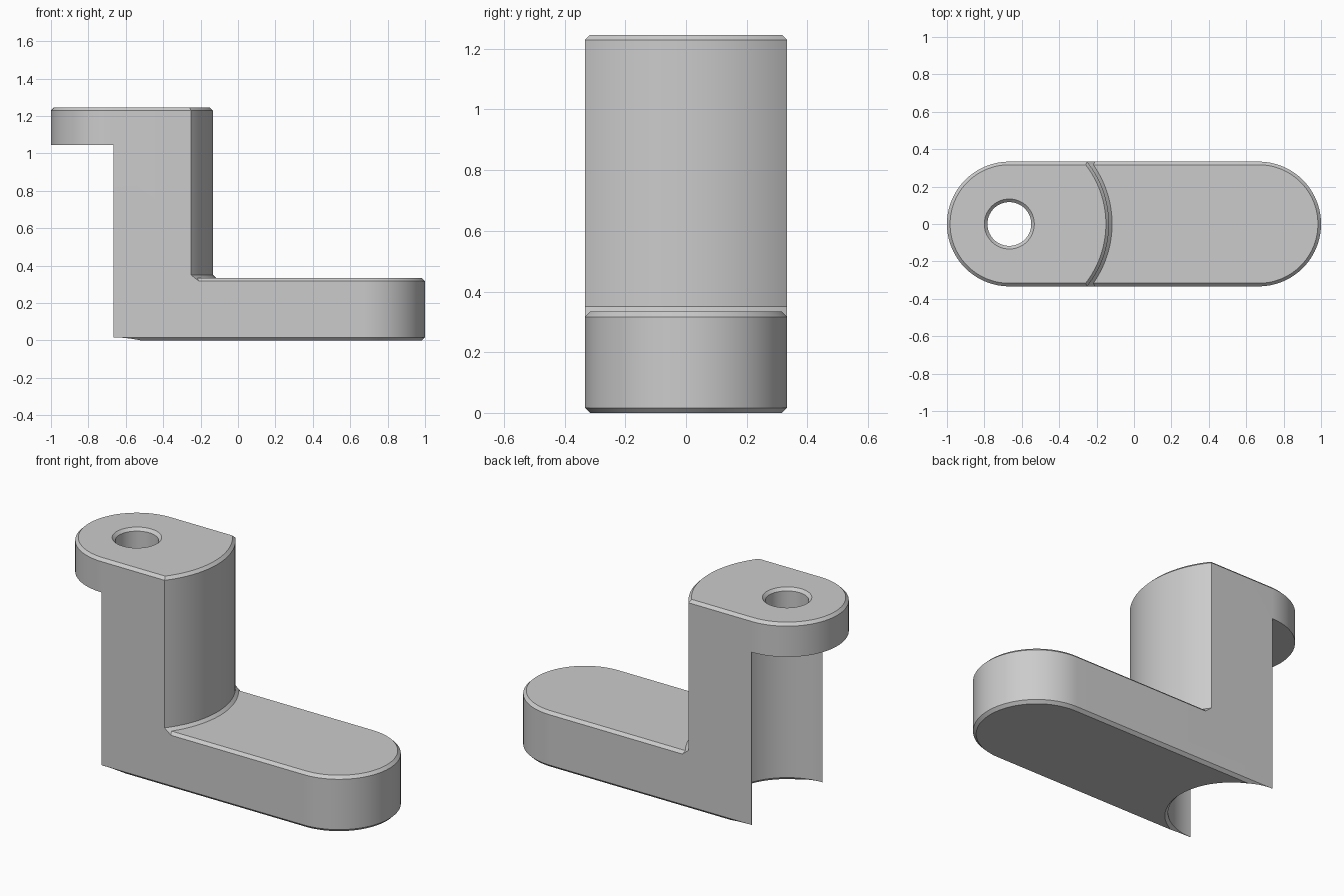
import bpy, bmesh
from math import sin, cos, pi

if "Cube" in bpy.data.objects:
    bpy.data.objects.remove(bpy.data.objects["Cube"])

R = 1 / 3          # half width and end radius
C = 2 / 3          # distance of the end centres from the middle
CH = R / 20        # chamfer
BASE, PLATE, TOP = R, 1.046, 1.246
NOSE = 0.533       # radius of the upright's rounded front
SEG = 64           # segments per half circle


def arc(cx, r, start, sweep=pi, ends=True):
    count = SEG + 1 if ends else 2 * SEG
    return [(cx + r * cos(start + sweep * i / SEG),
             r * sin(start + sweep * i / SEG)) for i in range(count)]


def stadium(r):
    return arc(C, r, -pi / 2) + arc(-C, r, pi / 2)


def circle(r):
    return arc(-C, r, 0, ends=False)


def notch(r):
    return ([(-1.2, -0.5), (-C, -0.5)] + arc(-C, r, -pi / 2)
            + [(-C, 0.5), (-1.2, 0.5)])


def loft(name, outline, levels):
    """Closed solid through one outline at several (radius, height) levels."""
    bm = bmesh.new()
    rings = [[bm.verts.new((x, y, z)) for x, y in outline(r)] for r, z in levels]
    n = len(rings[0])
    for low, high in zip(rings, rings[1:]):
        for i in range(n):
            j = (i + 1) % n
            bm.faces.new((low[i], low[j], high[j], high[i]))
    bm.faces.new(rings[0][::-1])
    bm.faces.new(rings[-1])
    bmesh.ops.recalc_face_normals(bm, faces=bm.faces)
    mesh = bpy.data.meshes.new(name)
    bm.to_mesh(mesh)
    bm.free()
    obj = bpy.data.objects.new(name, mesh)
    bpy.context.collection.objects.link(obj)
    return obj


def combine(target, tool, operation):
    mod = target.modifiers.new(operation.lower(), 'BOOLEAN')
    mod.object, mod.operation, mod.solver = tool, operation, 'EXACT'
    bpy.context.view_layer.objects.active = target
    bpy.ops.object.modifier_apply(modifier=mod.name)
    bpy.data.objects.remove(tool)


# Foot: long chamfered slab
bracket = loft("offset_bracket", stadium, [
    (R - CH, 0), (R, CH), (R, BASE - CH), (R - CH, BASE)])

# Upright: slab outline limited by a rounded nose with a flared root
upright = loft("upright", stadium, [(R, 0.1), (R, TOP - CH), (R - CH, TOP)])
nose = loft("nose", circle, [
    (NOSE + 2 * CH, 0.05), (NOSE + 2 * CH, BASE - CH), (NOSE, BASE + CH),
    (NOSE, TOP - CH), (NOSE - 2 * CH, TOP + CH)])
combine(upright, nose, 'INTERSECT')
combine(bracket, upright, 'UNION')

# Concave back below the top plate
inner = R - 0.001
combine(bracket, loft("back_notch", notch, [
    (inner + 2 * CH, -CH), (inner, CH), (inner, PLATE)]), 'DIFFERENCE')

# Bolt hole with a chamfered rim
hole = 0.117
combine(bracket, loft("bolt_hole", circle, [
    (hole, 0.9), (hole, TOP - CH), (hole + 2 * CH, TOP + CH)]), 'DIFFERENCE')

# Plain grey finish
grey = bpy.data.materials.new("plain_grey")
grey.use_nodes = True
colour = (0.6, 0.6, 0.6, 1)
grey.diffuse_color = colour
grey.node_tree.nodes["Principled BSDF"].inputs["Base Color"].default_value = colour
bracket.data.materials.clear()
bracket.data.materials.append(grey)
for face in bracket.data.polygons:
    face.material_index = 0

bpy.ops.object.select_all(action='DESELECT')
bracket.select_set(True)
bpy.context.view_layer.objects.active = bracket
bpy.ops.object.shade_smooth_by_angle(angle=pi / 9)
